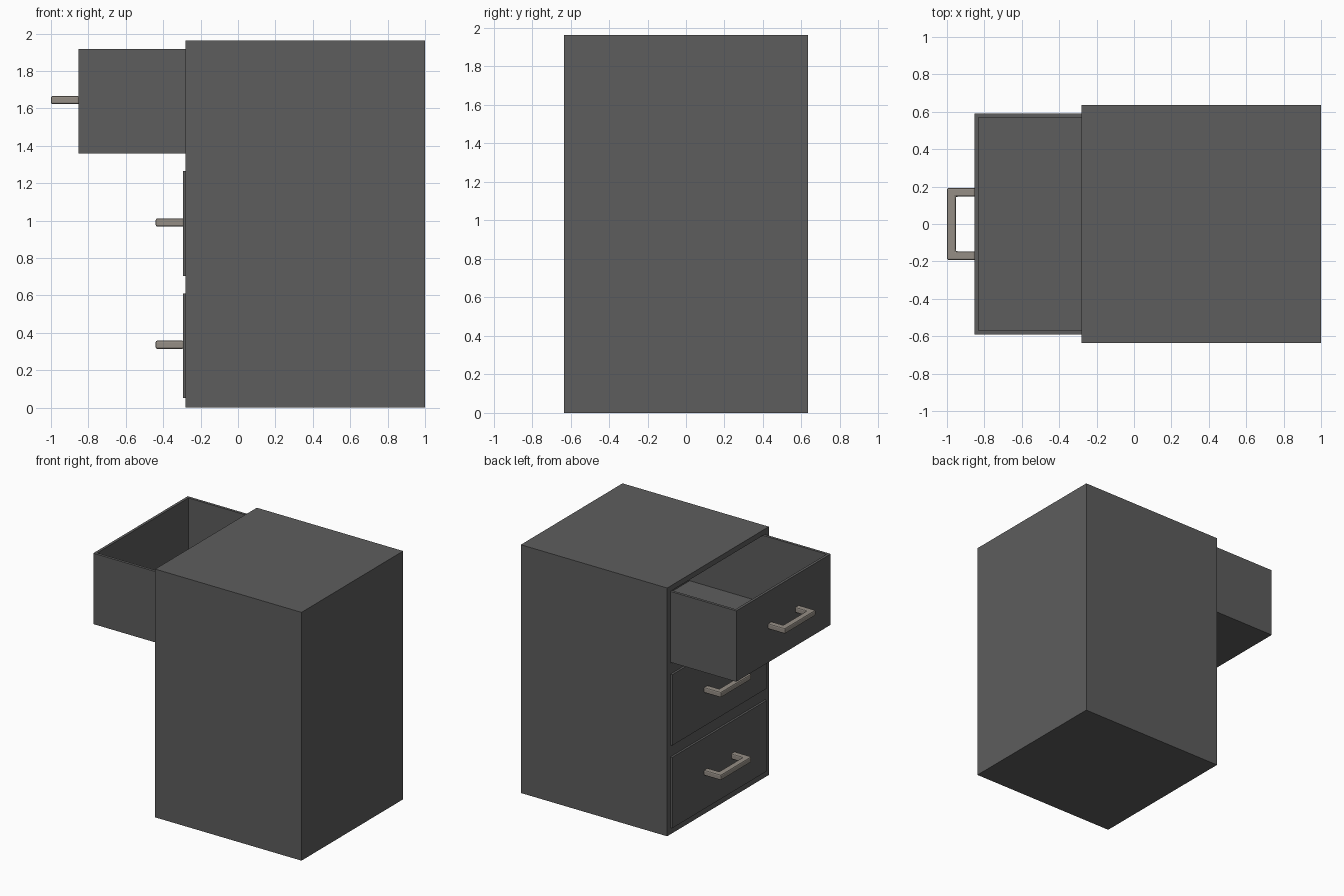
import bpy, bmesh
from mathutils import Vector, Matrix

if "Cube" in bpy.data.objects:
    bpy.data.objects.remove(bpy.data.objects["Cube"])


def material(name, rgb):
    m = bpy.data.materials.new(name)
    m.diffuse_color = (*rgb, 1)
    m.use_nodes = True
    m.node_tree.nodes["Principled BSDF"].inputs["Base Color"].default_value = m.diffuse_color
    return m


DARK = material("dark_grey", (0.11, 0.11, 0.11))
METAL = material("warm_metal", (0.30, 0.27, 0.235))


def add_box(bm, lo, hi):
    lo, hi = Vector(lo), Vector(hi)
    mat = Matrix.Translation((lo + hi) / 2) @ Matrix.Diagonal((*(hi - lo), 1))
    bmesh.ops.create_cube(bm, size=1, matrix=mat)


def finish(bm, name, mat=None):
    bmesh.ops.recalc_face_normals(bm, faces=bm.faces)
    me = bpy.data.meshes.new(name)
    bm.to_mesh(me)
    bm.free()
    ob = bpy.data.objects.new(name, me)
    bpy.context.collection.objects.link(ob)
    if mat:
        me.materials.append(mat)
    return ob


FACE_X = -0.28            # front plane of the cabinet
HALF, HEIGHT = 0.635, 1.963
D_HALF, D_HEIGHT, D_LEN, WALL = 0.59, 0.56, 1.24, 0.03
# name, front x, bottom z
DRAWERS = [("bottom", -0.293, 0.05), ("middle", -0.293, 0.704), ("top", -0.853, 1.358)]

# cabinet body with three drawer openings
bm = bmesh.new()
add_box(bm, (FACE_X, -HALF, 0), (1.0, HALF, HEIGHT))
cabinet = finish(bm, "cabinet_body", DARK)

bm = bmesh.new()
GAP = 0.003
for _, _, z in DRAWERS:
    add_box(bm, (FACE_X - 0.1, -D_HALF - GAP, z - GAP),
            (0.955, D_HALF + GAP, z + D_HEIGHT + GAP))
cutter = finish(bm, "opening_cutter")
cutter.hide_render = True
cutter.hide_viewport = True
mod = cabinet.modifiers.new("openings", 'BOOLEAN')
mod.operation, mod.solver, mod.object = 'DIFFERENCE', 'EXACT', cutter


def drawer(name, x, z):
    # open-topped box
    bm = bmesh.new()
    add_box(bm, (x, -D_HALF, z), (x + D_LEN, D_HALF, z + D_HEIGHT))
    top = max(bm.faces, key=lambda f: f.calc_center_median().z)
    bmesh.ops.inset_region(bm, faces=[top], thickness=WALL)
    floor = bmesh.ops.extrude_discrete_faces(bm, faces=[top])["faces"][0]
    bmesh.ops.translate(bm, verts=floor.verts, vec=(0, 0, WALL - D_HEIGHT))
    finish(bm, name + "_drawer", DARK)


def handle(name, x, z):
    # U-shaped pull with chamfered edges
    out, w, t, h = 0.147, 0.193, 0.047, 0.022
    pts = [(0.004, -w), (-out, -w), (-out, w), (0.004, w),
           (0.004, w - t), (-out + t, w - t), (-out + t, t - w), (0.004, t - w)]
    bm = bmesh.new()
    face = bm.faces.new([bm.verts.new((x + a, b, z - h)) for a, b in pts])
    ext = bmesh.ops.extrude_face_region(bm, geom=[face])["geom"]
    bmesh.ops.translate(bm, verts=[v for v in ext if isinstance(v, bmesh.types.BMVert)],
                        vec=(0, 0, 2 * h))
    ob = finish(bm, name + "_handle", METAL)
    bev = ob.modifiers.new("chamfer", 'BEVEL')
    bev.width, bev.segments = 0.009, 2


for name, x, z in DRAWERS:
    drawer(name, x, z)
    handle(name, x, z + D_HEIGHT / 2 + 0.006)
